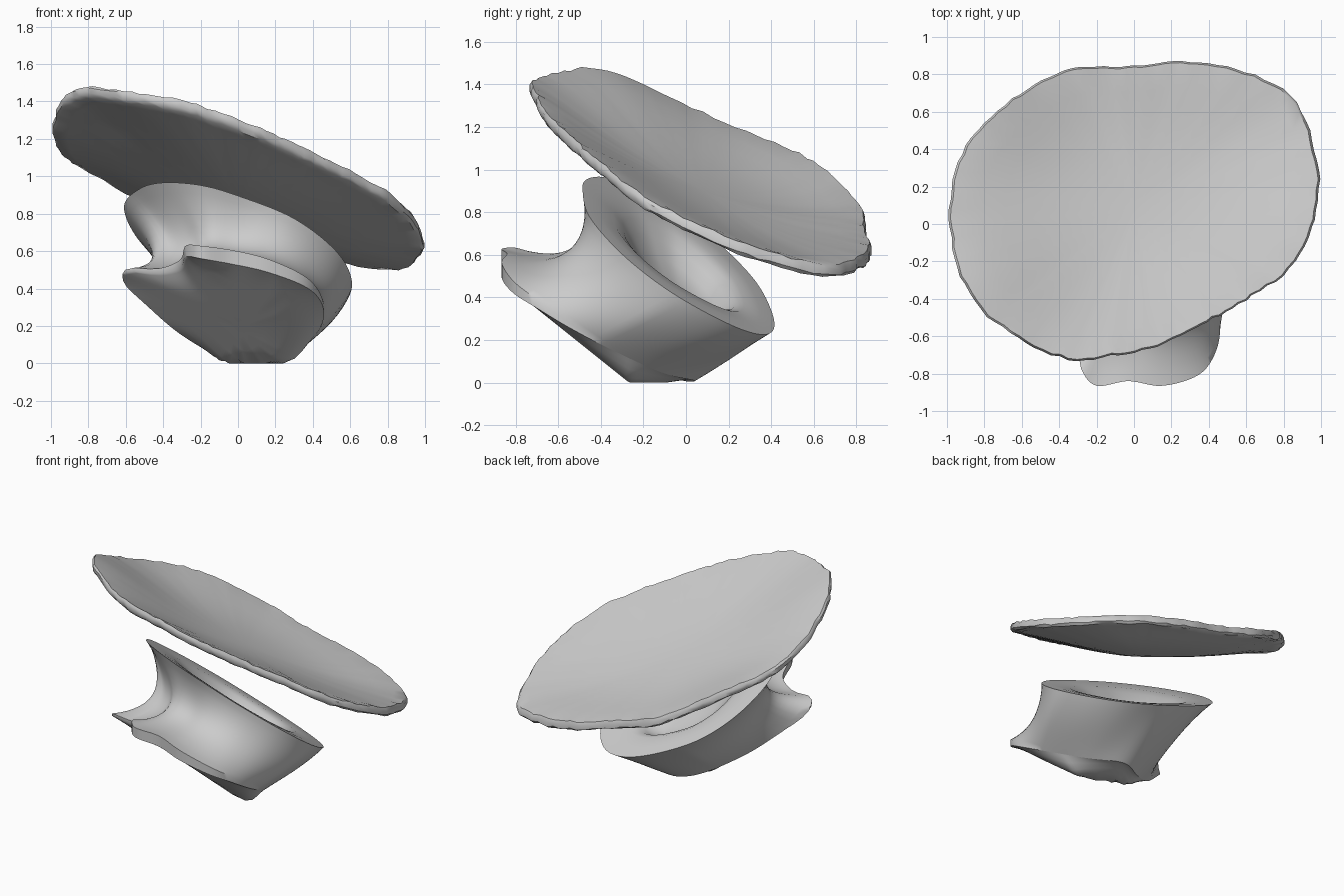
import bpy, bmesh, math, random
from mathutils import Vector

if "Cube" in bpy.data.objects:
    bpy.data.objects.remove(bpy.data.objects["Cube"])

random.seed(4)
N = 120


def smooth_loop(pts, centre, n=N):
    """Closed spline through pts, resampled at equal angles around centre."""
    pts = [Vector(p) for p in pts]
    m, dense = len(pts), []
    for i in range(m):
        a, b, c, d = (pts[(i + k) % m] for k in (-1, 0, 1, 2))
        for s in range(12):
            t = s / 12
            dense.append(0.5 * (2 * b + (c - a) * t + (2 * a - 5 * b + 4 * c - d) * t * t
                                + (3 * b - a - 3 * c + d) * t ** 3))
    ang = lambda p: math.atan2(p.y - centre[1], p.x - centre[0]) % math.tau
    dense.sort(key=ang)
    out = []
    for i in range(n):
        th = math.tau * i / n
        j = next((k for k, p in enumerate(dense) if ang(p) > th), 0)
        p, q = dense[j - 1], dense[j]
        span = (ang(q) - ang(p)) % math.tau or 1
        out.append(p.lerp(q, ((th - ang(p)) % math.tau) / span))
    return out


def loft(name, rings, start, end, sharp):
    """Skin rings of points, closing both ends to a centre point."""
    bm = bmesh.new()
    vr = [[bm.verts.new(p) for p in r] for r in rings]
    for a, b in zip(vr, vr[1:]):
        for i in range(N):
            j = (i + 1) % N
            bm.faces.new((a[i], a[j], b[j], b[i]))
    for ring, tip in ((vr[0], start), (vr[-1], end)):
        c = bm.verts.new(tip)
        for i in range(N):
            bm.faces.new((ring[i], ring[(i + 1) % N], c))
    bmesh.ops.recalc_face_normals(bm, faces=bm.faces)
    me = bpy.data.meshes.new(name)
    bm.to_mesh(me)
    bm.free()
    ob = bpy.data.objects.new(name, me)
    bpy.context.collection.objects.link(ob)
    bpy.context.view_layer.objects.active = ob
    ob.select_set(True)
    bpy.ops.object.shade_smooth_by_angle(angle=math.radians(sharp))
    ob.select_set(False)


# Tilted, slightly dished plate with a rough edge
plate_xy = [(.98, .1), (.985, .3), (.91, .57), (.77, .74), (.45, .85), (.2, .87), (0, .845),
            (-.3, .835), (-.5, .76), (-.7, .63), (-.88, .45), (-.97, .22), (-.985, 0),
            (-.93, -.27), (-.81, -.47), (-.62, -.61), (-.5, -.68), (-.3, -.73), (-.1, -.7),
            (.1, -.66), (.3, -.57), (.47, -.48), (.62, -.39), (.8, -.27), (.91, -.13)]
pc = (0, .08)
edge = smooth_loop([(x, y, 0) for x, y in plate_xy], pc)
edge = [p + Vector((random.uniform(-.006, .006), random.uniform(-.006, .006), 0)) for p in edge]


def plate_z(x, y, f):
    corner = .06 * math.exp(-((x + .85) ** 2 + (y + .35) ** 2) / .15)
    back = .06 * math.exp(-(y - .95) ** 2 / .16)
    back_left = .05 * math.exp(-((x + .8) ** 2 + (y - .55) ** 2) / .15)
    wave = .006 * math.sin(5 * x + 2) * math.sin(6 * y)
    return .99 - .263 * x - .418 * y + corner + back + back_left + wave - .09 * (1 - f * f) ** 1.3


def plate_ring(f, off, rough=0):
    ring = []
    for p in edge:
        x, y = pc[0] + (p.x - pc[0]) * f, pc[1] + (p.y - pc[1]) * f
        ring.append(Vector((x, y, plate_z(x, y, f) + off + random.uniform(-rough, rough))))
    return ring


mid = plate_z(*pc, 0)
steps = (.1, .25, .4, .55, .7, .82, .92)
plate = [plate_ring(f, .03) for f in steps] + [plate_ring(.988, .03, .006), plate_ring(1, .012, .006),
         plate_ring(1, -.015, .006), plate_ring(.985, -.03, .005)] + [plate_ring(f, -.03) for f in reversed(steps)]
loft("top_plate", plate, (*pc, mid + .03), (*pc, mid - .03), 40)

# Base: tilted oval rim on top, lobed foot below
rim_xy = [(.61, -.07), (.54, .18), (.4, .34), (.2, .41), (-.06, .4), (-.34, .32), (-.53, .15),
          (-.61, -.08), (-.53, -.27), (-.4, -.39), (-.2, -.47), (0, -.485), (.3, -.45), (.53, -.29)]
rim_z = lambda x, y: .6 - .33 * x - .65 * (y + .03)
rim_c = Vector((0, -.03, .6))
rim = smooth_loop([(x, y, rim_z(x, y)) for x, y in rim_xy], rim_c)

foot_pts = [(.46, -.55, .26), (.42, -.36, .16), (.3, -.12, .05), (.12, .04, .01), (-.06, -.04, .02),
            (-.3, -.23, .15), (-.5, -.38, .32), (-.61, -.47, .43), (-.59, -.56, .49),
            (-.43, -.58, .48), (-.31, -.64, .51), (-.28, -.78, .57), (-.2, -.865, .56),
            (-.03, -.84, .53), (.15, -.865, .49), (.34, -.81, .42), (.43, -.7, .35)]
foot_c = Vector((0, -.42, .19))
foot = smooth_loop(foot_pts, foot_c)


def dished(f, depth):
    return [rim_c.lerp(p, f) - Vector((0, 0, depth)) for p in rim]


def underside(f, blend):
    """Foot ring pressed onto the sloping sole, which flattens out at z = 0."""
    ring = []
    for p in foot:
        q = foot_c.lerp(p, f)
        sole = max(0, .02 - .8 * (q.y + .25) - .33 * (min(q.x, .2) - .1))
        q.z += (sole - q.z) * blend
        ring.append(q)
    return ring


# Hollow inside the rim
base = [dished(.12, .2), dished(.28, .185), dished(.4, .14), dished(.5, .085), dished(.58, .04),
        dished(.68, .012), dished(.85, .002), dished(.97, 0)]
# Waisted side wall, pinched most at the front
for s in range(16):
    t = s / 15
    axis = rim_c.lerp(foot_c, t)
    ring = []
    for i in range(N):
        th = math.tau * i / N
        pinch = max(-.03, .1 - .22 * math.sin(th) - .13 * math.cos(th)) * math.sin(math.pi * t) ** .9
        top = foot[i] + Vector((0, 0, .075 * max(0, -math.sin(th))))
        ring.append(axis.lerp(rim[i].lerp(top, t), 1 - pinch))
    base.append(ring)
# Foot edge and underside
base += [underside(*a) for a in ((1, 0), (.97, .15), (.91, .45), (.82, .8), (.7, 1), (.5, 1), (.3, 1), (.12, 1))]
loft("hollow_base", base, rim_c - Vector((0, 0, .205)), foot_c, 50)
